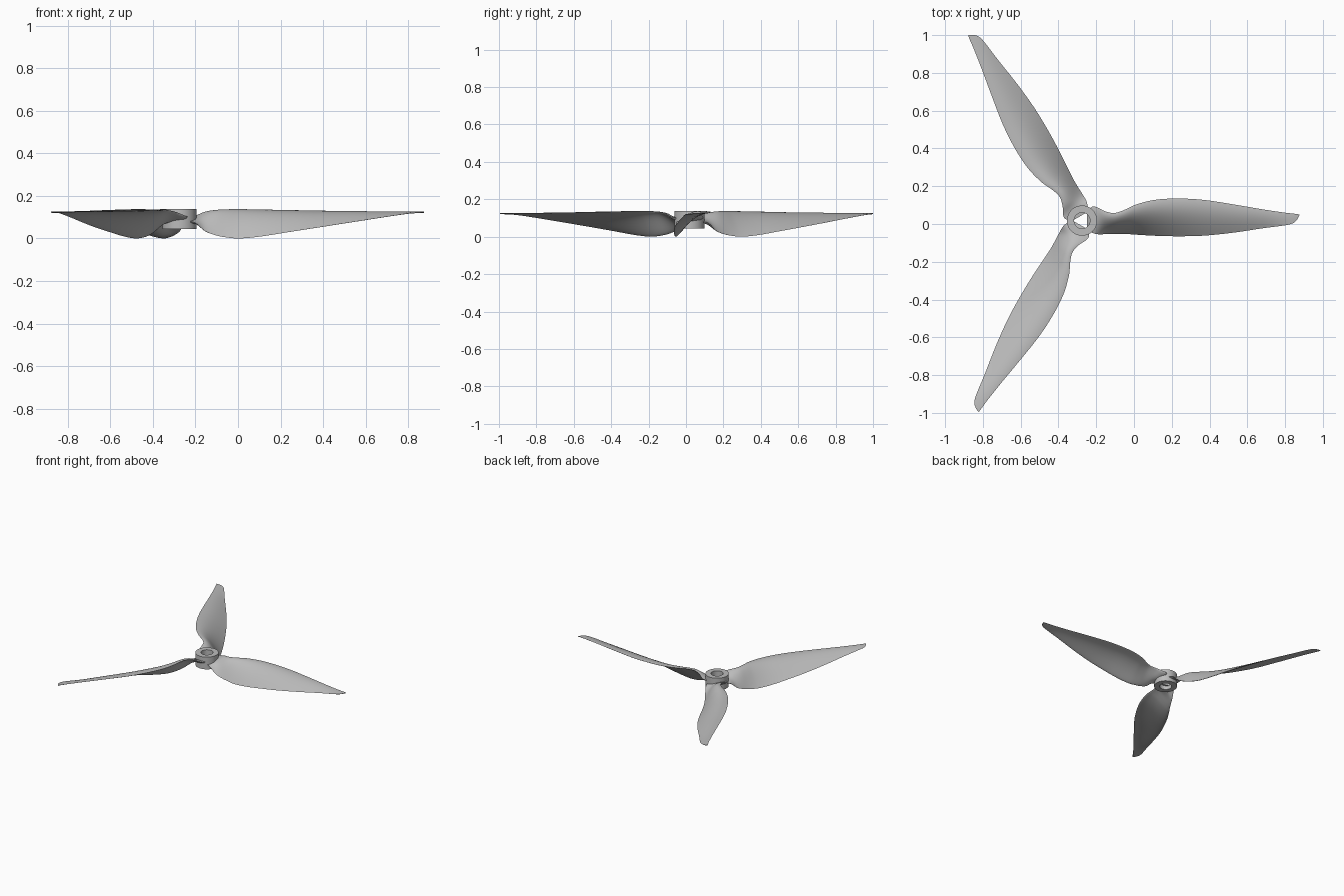
import bpy, bmesh, math
from mathutils import Matrix, Vector

cube = bpy.data.objects.get("Cube")
if cube:
    bpy.data.objects.remove(cube, do_unlink=True)

UNIT = 0.01
HUB_CENTRE = Vector((-0.275, 0.018, 0))
BLADES = 3

# One plain plastic colour for the whole propeller
plastic = bpy.data.materials.new("grey_plastic")
plastic.use_nodes = True
colour = (0.5, 0.5, 0.5, 1)
plastic.diffuse_color = colour
plastic.node_tree.nodes["Principled BSDF"].inputs["Base Color"].default_value = colour


def finish(bm, name, angle):
    """Turn a bmesh into a smooth shaded object in the plastic colour."""
    bmesh.ops.recalc_face_normals(bm, faces=bm.faces)
    mesh = bpy.data.meshes.new(name)
    bm.to_mesh(mesh)
    bm.free()
    mesh.materials.append(plastic)
    obj = bpy.data.objects.new(name, mesh)
    bpy.context.collection.objects.link(obj)
    bpy.ops.object.select_all(action="DESELECT")
    obj.select_set(True)
    bpy.context.view_layer.objects.active = obj
    bpy.ops.object.shade_smooth_by_angle(angle=math.radians(angle))
    return obj


def smooth_rows(rows, steps):
    """Fill in a list of rows with a smooth curve through every row."""
    result = []
    last = len(rows) - 1
    for i in range(last):
        before, start = rows[max(i - 1, 0)], rows[i]
        end, after = rows[i + 1], rows[min(i + 2, last)]
        span = end[0] - start[0]
        for s in range(steps):
            t = s / steps
            row = [start[0] + span * t]
            for k in range(1, len(start)):
                m0 = (end[k] - before[k]) / (end[0] - before[0]) * span
                m1 = (after[k] - start[k]) / (after[0] - start[0]) * span
                a = 2 * start[k] - 2 * end[k] + m0 + m1
                b = 3 * end[k] - 3 * start[k] - 2 * m0 - m1
                row.append(((a * t + b) * t + m0) * t + start[k])
            result.append(row)
    result.append(list(rows[-1]))
    return result


# Blade stations: radius, rear edge, front edge, rear height, front height
STATIONS = [
    (2.5, 5, -5, 10, 8),
    (5.5, 7.4, -6.5, 10.4, 8),
    (8, 7, -7.2, 11, 7),
    (12, 5, -7.2, 12.6, 3.5),
    (17, 4, -7, 13.4, 1.5),
    (22, 5.5, -7, 13.7, 0.5),
    (28, 8.3, -7.4, 13.8, 0),
    (38, 10.9, -8, 13.6, 0.9),
    (50, 11.7, -8.3, 13.4, 2.8),
    (64, 11, -8, 13.1, 5),
    (80, 8.6, -6.4, 12.9, 7.5),
    (96, 5.9, -4, 12.7, 10),
    (108, 4.1, -2.4, 12.6, 11.8),
    (112, 3.7, -1.2, 12.6, 12.2),
    (114, 3.4, 0.8, 12.6, 12.4),
    (115, 3.3, 2.8, 12.6, 12.5),
]


def section(row, count=16):
    """Closed cambered aerofoil loop across the blade."""
    radius, rear, front, high, low = row
    sweep = math.radians(100)
    thickness = 2.2 - 1.7 * min(radius / 100, 1)
    upper, lower = [], []
    for i in range(count + 1):
        u = (1 - math.cos(math.pi * i / count)) / 2
        y = front + (rear - front) * u
        z = low + (high - low) * math.sin(sweep * u)
        slope = (high - low) * sweep * math.cos(sweep * u)
        normal = Vector((0, -slope, rear - front)).normalized()
        point = Vector((radius, y, z))
        upper.append(point)
        depth = thickness * 2 * math.sqrt(max(u * (1 - u), 0))
        lower.append(point - normal * depth)
    return [p * UNIT for p in upper + lower[-2:0:-1]]


def make_blade(name, turn):
    """Loft the sections into a blade, then turn it about the hub."""
    bm = bmesh.new()
    loops = [[bm.verts.new(p) for p in section(row)]
             for row in smooth_rows(STATIONS, 4)]
    for a, b in zip(loops, loops[1:]):
        for i in range(len(a)):
            j = (i + 1) % len(a)
            bm.faces.new((a[i], a[j], b[j], b[i]))
    bm.faces.new(loops[0])
    bm.faces.new(loops[-1])
    place = Matrix.Translation(HUB_CENTRE) @ Matrix.Rotation(turn, 4, "Z")
    bmesh.ops.transform(bm, matrix=place, verts=bm.verts)
    return finish(bm, name, 50)


# Hub: a ring profile turned about the shaft axis
def make_hub(bore, outside, bottom, top, sides=64):
    bm = bmesh.new()
    corners = [(bore, bottom), (outside, bottom), (outside, top), (bore, top)]
    verts = [bm.verts.new((r, 0, z)) for r, z in corners]
    edges = [bm.edges.new((verts[i], verts[(i + 1) % len(verts)]))
             for i in range(len(verts))]
    bmesh.ops.spin(bm, geom=verts + edges, cent=(0, 0, 0), axis=(0, 0, 1),
                   angle=math.tau, steps=sides)
    bmesh.ops.remove_doubles(bm, verts=bm.verts, dist=0.0001)
    bmesh.ops.translate(bm, vec=HUB_CENTRE, verts=bm.verts)
    return finish(bm, "hub", 30)


make_hub(bore=0.042, outside=0.08, bottom=0.045, top=0.138)
for index, side in enumerate(("left", "back", "front")):
    make_blade(side + "_blade", math.tau * index / BLADES)
